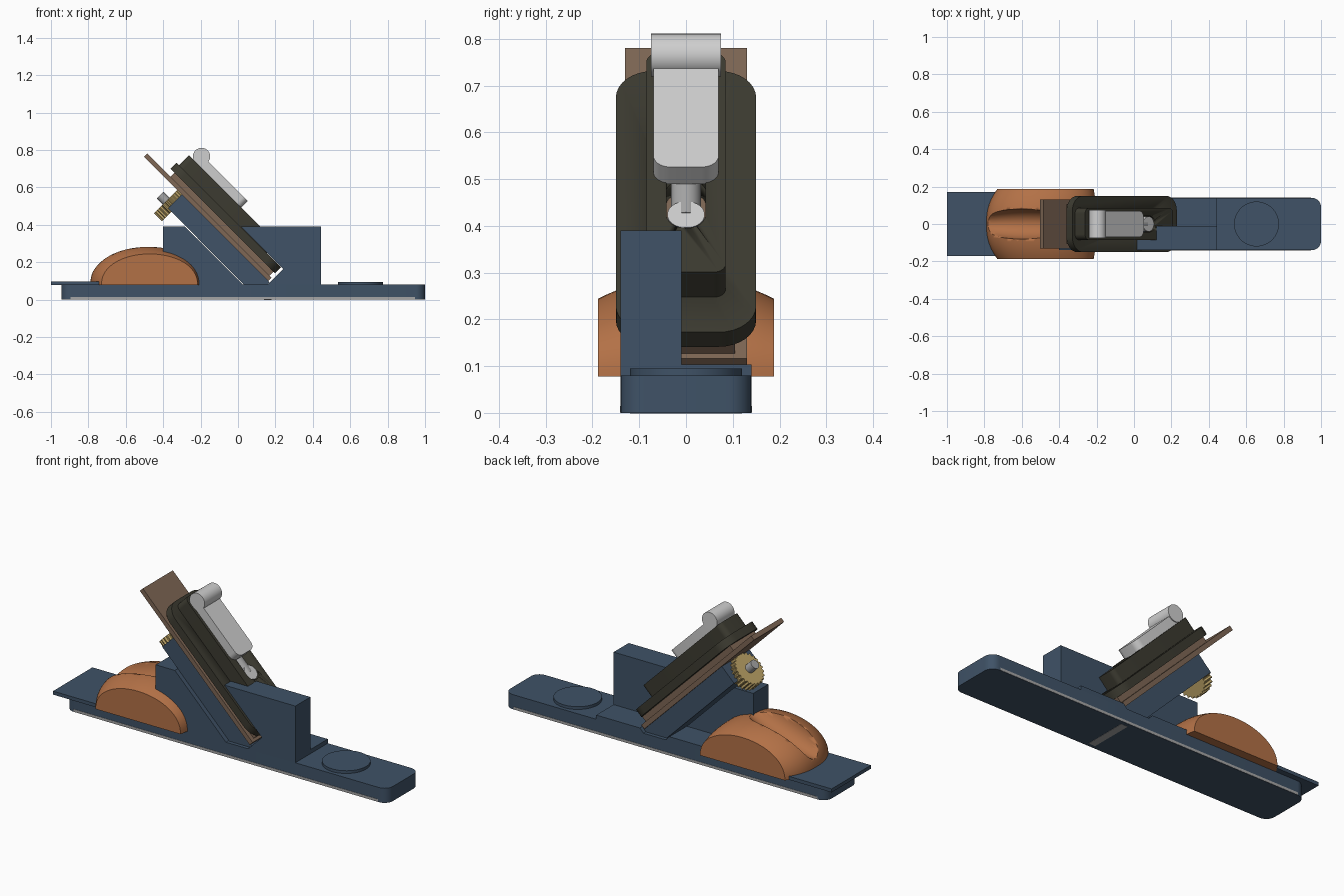
import bpy, bmesh, math
from mathutils import Matrix, Vector

if "Cube" in bpy.data.objects:
    bpy.data.objects.remove(bpy.data.objects["Cube"])


def mat(name, r, g, b):
    m = bpy.data.materials.new(name)
    m.diffuse_color = (r, g, b, 1)
    m.use_nodes = True
    m.node_tree.nodes["Principled BSDF"].inputs["Base Color"].default_value = m.diffuse_color
    return m


BLUE = mat("blue_iron", .05, .085, .135)
WOOD = mat("orange_wood", .45, .165, .062)
DARK = mat("dark_cap_iron", .045, .043, .03)
BROWN = mat("brown_blade_steel", .21, .135, .09)
LIGHT = mat("light_steel", .62, .62, .62)
GREY = mat("grey_steel", .38, .38, .38)
BRASS = mat("brass", .52, .38, .14)

R = math.sqrt(.5)
I = Matrix.Identity(4)
# frames: SIDE draws an x-z profile along y; BED is the 45 degree blade bed (down-slope, y, outward)
SIDE = Matrix(((1, 0, 0, 0), (0, 0, 1, 0), (0, 1, 0, 0), (0, 0, 0, 1)))
BED = Matrix(((R, 0, R, 0), (0, 1, 0, 0), (-R, 0, R, 0), (0, 0, 0, 1)))
ALONG = Matrix(((0, 0, 1, 0), (1, 0, 0, 0), (0, 1, 0, 0), (0, 0, 0, 1)))


def finish(bm, name, material, smooth=True):
    bmesh.ops.recalc_face_normals(bm, faces=bm.faces)
    me = bpy.data.meshes.new(name)
    bm.to_mesh(me)
    bm.free()
    ob = bpy.data.objects.new(name, me)
    bpy.context.collection.objects.link(ob)
    me.materials.append(material)
    if smooth:
        bpy.ops.object.select_all(action='DESELECT')
        ob.select_set(True)
        bpy.context.view_layer.objects.active = ob
        bpy.ops.object.shade_smooth_by_angle(angle=math.radians(30))
    return ob


def prism(name, pts, a, b, material, frame=I, smooth=True):
    bm = bmesh.new()
    lo = [bm.verts.new(frame @ Vector((u, v, a))) for u, v in pts]
    hi = [bm.verts.new(frame @ Vector((u, v, b))) for u, v in pts]
    bm.faces.new(lo)
    bm.faces.new(hi)
    for i in range(len(pts)):
        j = (i + 1) % len(pts)
        bm.faces.new((lo[i], lo[j], hi[j], hi[i]))
    return finish(bm, name, material, smooth)


def rect(u0, u1, hw, r0=0, r1=0):
    """Rectangle from u0 to u1, half width hw, corner radii r0 / r1 at each end."""
    pts = []
    for cu, cv, r, start in ((u1 - r1, hw - r1, r1, 0), (u0 + r0, hw - r0, r0, 90),
                             (u0 + r0, r0 - hw, r0, 180), (u1 - r1, r1 - hw, r1, 270)):
        n = 8 if r else 0
        for k in range(n + 1):
            a = math.radians(start + 90 * k / max(n, 1))
            pts.append((cu + r * math.cos(a), cv + r * math.sin(a)))
    return pts


def circle(u, v, r, n=40, tooth=0):
    return [(u + (r - tooth * (k // 2 % 2)) * math.cos(math.tau * k / n),
             v + (r - tooth * (k // 2 % 2)) * math.sin(math.tau * k / n)) for k in range(n)]


def cut(ob, cutter):
    m = ob.modifiers.new("cut", 'BOOLEAN')
    m.operation, m.solver, m.object = 'DIFFERENCE', 'EXACT', cutter
    bpy.context.view_layer.update()
    bpy.ops.object.select_all(action='DESELECT')
    ob.select_set(True)
    bpy.context.view_layer.objects.active = ob
    bpy.ops.object.modifier_apply(modifier=m.name)
    cutter.hide_render = True


# Base, sole plate, mouth strip, rear plate and front pad
prism("base", rect(-.945, 1, .14, .05, .05), 0, .08, BLUE)
prism("sole_plate", rect(-.895, .945, .1415), .001, .015, GREY)
prism("mouth_strip", rect(.14, .18, .12), -.001, .004, GREY)
prism("rear_plate", rect(-1, -.74, .17), .078, .097, BLUE)
prism("front_pad", circle(.655, 0, .12, 48), .078, .095, BLUE)

# Cheek wall with the slanted blade slot, and the low ledge on the far side
prism("cheek_rear", [(-.4, .079), (.026, .079), (-.284, .39), (-.4, .39)], -.14, -.01, BLUE, SIDE)
prism("cheek_front", [(.158, .079), (.445, .079), (.445, .39), (.016, .39), (.242, .164)],
      -.14, -.01, BLUE, SIDE)
prism("ledge_rear", [(-.4, .079), (.026, .079), (.003, .103), (-.4, .103)], -.01, .14, BLUE, SIDE)
prism("ledge_front", [(.158, .079), (.445, .079), (.445, .103), (.181, .103)], -.01, .14, BLUE, SIDE)

# Frog that carries the blade
prism("frog", [(.033, .079), (.158, .079), (.168, .092), (-.301, .561), (-.375, .488)],
      -.12, .12, BLUE, SIDE)

# Blade and chip breaker
prism("blade", rect(-.895, .045, .13), .184, .209, BROWN, BED)
prism("chip_breaker", rect(-.72, .03, .105), .209, .24, BROWN, BED)

# Lever cap: wide layer and raised middle, with a screw slot through both
cap_low = prism("cap_plate", rect(-.75, .04, .15, .08, .08), .24, .284, DARK, BED)
cap_top = prism("cap_raised", rect(-.73, -.066, .085, .03, .025), .28, .36, DARK, BED)
slot = prism("slot_cutter", rect(-.42, -.2, .042, .03, .04), .225, .42, DARK, BED)
cut(cap_low, slot)
cut(cap_top, slot)
bpy.data.objects.remove(slot, do_unlink=True)

# Cap screw and rod in the slot
prism("screw_head", circle(-.245, 0, .04), .3, .355, LIGHT, BED)
prism("screw_shank", circle(-.245, 0, .022), .18, .3, GREY, BED)
prism("slot_rod", circle(0, .325, .032), -.41, -.25, GREY, BED @ ALONG)

# Cam lever
prism("lever_plate", rect(-.68, -.335, .07, 0, .035), .357, .409, LIGHT, BED)
prism("lever_barrel", circle(-.195, .765, .046), -.075, .075, LIGHT, SIDE)

# Knurled adjuster wheel and its spindle
prism("adjuster_wheel", circle(0, .1, .092, 96, .009), -.643, -.583, BRASS, BED @ ALONG, False)
prism("adjuster_spindle", circle(0, .1, .025, 24), -.69, -.6, GREY, BED @ ALONG)

# Wooden palm rest: arched sections lofted across y, then a finger groove
bm = bmesh.new()
rows = []
for i in range(21):
    t = -1 + i / 10
    k = abs(t) ** 2.4
    cx, a, h = -.495 + .022 * k, .295 - .038 * k, .208 - .042 * k
    rows.append([bm.verts.new((cx - a * math.cos(math.pi * j / 40), .188 * t,
                               .078 + h * math.sin(math.pi * j / 40) ** .9)) for j in range(41)])
for p, q in zip(rows, rows[1:]):
    for j in range(40):
        bm.faces.new((p[j], p[j + 1], q[j + 1], q[j]))
    bm.faces.new((p[40], p[0], q[0], q[40]))
bm.faces.new(rows[0])
bm.faces.new(rows[-1])
rest = finish(bm, "palm_rest", WOOD)

bm = bmesh.new()
tilt = Matrix.Translation((-.58, 0, .29)) @ Matrix.Rotation(math.radians(-22), 4, 'Y')
bmesh.ops.create_uvsphere(bm, u_segments=40, v_segments=24, radius=1,
                          matrix=tilt @ Matrix.Diagonal((.32, .082, .1, 1)))
groove = finish(bm, "groove_cutter", WOOD)
cut(rest, groove)
bpy.data.objects.remove(groove, do_unlink=True)
